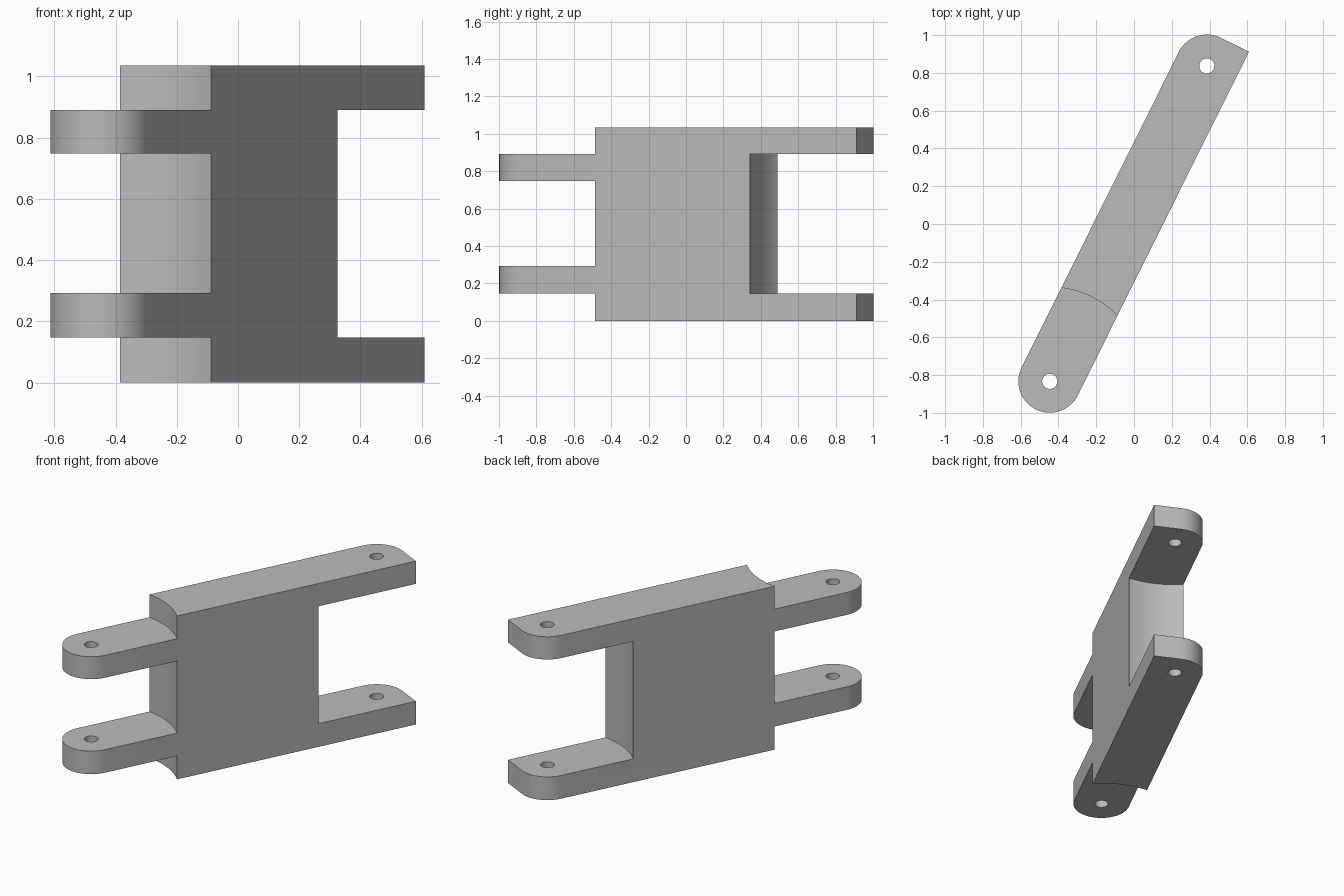
import bpy, bmesh, math
from mathutils import Vector

if "Cube" in bpy.data.objects:
    bpy.data.objects.remove(bpy.data.objects["Cube"], do_unlink=True)

FRONT_PIN = Vector((-0.446, -0.833))
BACK_PIN = Vector((0.386, 0.837))
HALF_WIDTH = 0.166
CLEARANCE = 0.499
HOLE = 0.04
HEIGHT = 1.035
LEVELS = [0.147, 0.293, 0.749, 0.891]
OVER = 0.2

axis = BACK_PIN - FRONT_PIN
length = axis.length

grey = bpy.data.materials.new("plain grey")
grey.use_nodes = True
colour = (0.5, 0.5, 0.5, 1)
grey.diffuse_color = colour
grey.node_tree.nodes["Principled BSDF"].inputs["Base Color"].default_value = colour


def arc(cx, start, end, steps):
    """Points on a rounded end, angles in degrees."""
    angles = [math.radians(start + (end - start) * i / steps) for i in range(steps + 1)]
    return [(cx + HALF_WIDTH * math.cos(a), HALF_WIDTH * math.sin(a)) for a in angles]


def extrude(name, outline, height):
    bm = bmesh.new()
    face = bm.faces.new([bm.verts.new((x, y, 0)) for x, y in outline])
    top = bmesh.ops.extrude_face_region(bm, geom=[face])["geom"]
    bmesh.ops.translate(bm, vec=(0, 0, height),
                        verts=[v for v in top if isinstance(v, bmesh.types.BMVert)])
    bmesh.ops.recalc_face_normals(bm, faces=bm.faces)
    mesh = bpy.data.meshes.new(name)
    bm.to_mesh(mesh)
    bm.free()
    obj = bpy.data.objects.new(name, mesh)
    bpy.context.collection.objects.link(obj)
    return obj


def cut(target, centre, radius, low, high):
    """Remove an upright cylinder from the target."""
    bpy.ops.mesh.primitive_cylinder_add(vertices=128, radius=radius, depth=high - low,
                                        location=(centre.x, centre.y, (low + high) / 2))
    cutter = bpy.context.object
    cutter.name = "cutter"
    cutter.hide_render = True
    mod = target.modifiers.new("cut", "BOOLEAN")
    mod.operation = "DIFFERENCE"
    mod.solver = "EXACT"
    mod.object = cutter
    bpy.context.view_layer.objects.active = target
    bpy.ops.object.modifier_apply(modifier=mod.name)
    bpy.data.objects.remove(cutter, do_unlink=True)


# Link plate: round front end, back end rounded on one side and square on the other
outline = arc(0, 90, 270, 48) + [(length + HALF_WIDTH, -HALF_WIDTH)] + arc(length, 0, 90, 24)
link = extrude("hinge_link", outline, HEIGHT)
link.location = (FRONT_PIN.x, FRONT_PIN.y, 0)
link.rotation_euler.z = math.atan2(axis.y, axis.x)
link.data.materials.append(grey)

# Clearance around the front lugs
a, b, c, d = LEVELS
for low, high in ((-OVER, a), (b, c), (d, HEIGHT + OVER)):
    cut(link, FRONT_PIN, CLEARANCE, low, high)

# Clearance between the back lugs
cut(link, BACK_PIN, CLEARANCE, a, d)

# Pin holes
for pin in (FRONT_PIN, BACK_PIN):
    cut(link, pin, HOLE, -OVER, HEIGHT + OVER)

bpy.ops.object.select_all(action="DESELECT")
link.select_set(True)
bpy.context.view_layer.objects.active = link
bpy.ops.object.shade_smooth_by_angle(angle=math.radians(30))
